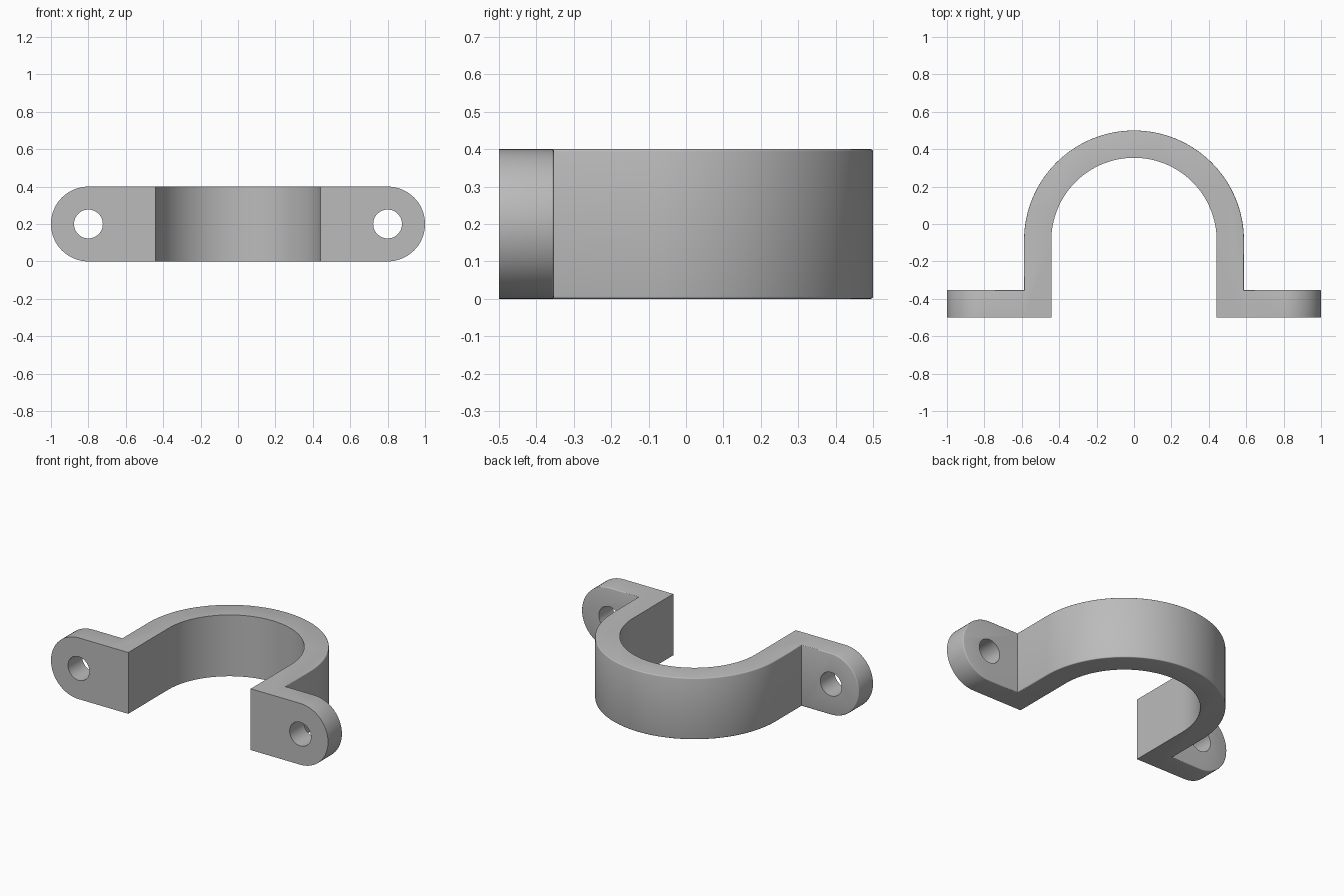
import bpy, bmesh, math
from mathutils import Matrix, Vector

if "Cube" in bpy.data.objects:
    bpy.data.objects.remove(bpy.data.objects["Cube"], do_unlink=True)

R_OUT, R_IN = 0.588, 0.442      # arch radii
ARC_Y = -0.088                  # arch centre
FRONT, BACK = -0.5, -0.353      # ear plate faces
HEIGHT, EAR_X, HOLE_R = 0.4, 0.8, 0.077
EPS = 0.001


def arc(cx, cy, r, start, end, n):
    angles = [math.radians(start + (end - start) * i / n) for i in range(n + 1)]
    return [(cx + r * math.cos(a), cy + r * math.sin(a)) for a in angles]


def prism(bm, points, shift):
    """Fill a closed outline and extrude it along shift."""
    face = bm.faces.new([bm.verts.new(p) for p in points])
    new = bmesh.ops.extrude_face_region(bm, geom=[face], use_keep_orig=True)["geom"]
    moved = [v for v in new if isinstance(v, bmesh.types.BMVert)]
    bmesh.ops.translate(bm, verts=moved, vec=Vector(shift))


bm = bmesh.new()

# Strap: arch with two straight legs
strap = arc(0, ARC_Y, R_OUT, 0, 180, 64)
strap += [(-R_OUT, BACK), (-R_OUT, FRONT), (-R_IN, FRONT)]
strap += arc(0, ARC_Y, R_IN, 180, 0, 64)
strap += [(R_IN, FRONT), (R_OUT, FRONT), (R_OUT, BACK)]
prism(bm, [(x, y, 0) for x, y in strap], (0, 0, HEIGHT))

# Ears: round-ended mounting plates
half = HEIGHT / 2
ear = [(R_OUT, 0)] + arc(EAR_X, half, half, -90, 90, 32) + [(R_OUT, HEIGHT)]
for side in (1, -1):
    prism(bm, [(side * x, FRONT, z) for x, z in ear], (0, BACK - FRONT, 0))

# Weld ears to the legs and drop the hidden joint faces
joint = [f for f in bm.faces
         if all(abs(abs(v.co.x) - R_OUT) < EPS and v.co.y < BACK + EPS for v in f.verts)]
bmesh.ops.delete(bm, geom=joint, context="FACES")
bmesh.ops.remove_doubles(bm, verts=bm.verts[:], dist=0.0002)
bmesh.ops.recalc_face_normals(bm, faces=bm.faces[:])
flat = [e for e in bm.edges if len(e.link_faces) == 2 and e.calc_face_angle(0) < EPS]
bmesh.ops.dissolve_edges(bm, edges=flat, use_verts=False)


# Fine rounding along the outer rim, arch and ears alike
def on_back(v):
    x, y, z = v.co
    if y < BACK - EPS:
        return False
    if y < ARC_Y:
        return abs(x) > R_OUT - EPS
    return math.hypot(x, y - ARC_Y) > R_OUT - EPS


rim = [e for e in bm.edges if all(on_back(v) for v in e.verts)
       and abs(e.verts[0].co.z - e.verts[1].co.z) < HEIGHT / 2]
bmesh.ops.bevel(bm, geom=rim, offset=0.006, offset_type="OFFSET", segments=3,
                profile=0.5, affect="EDGES", clamp_overlap=True)
bmesh.ops.recalc_face_normals(bm, faces=bm.faces[:])

mesh = bpy.data.meshes.new("pipe_clamp")
bm.to_mesh(mesh)
bm.free()
clamp = bpy.data.objects.new("pipe_clamp", mesh)
bpy.context.collection.objects.link(clamp)

# Screw holes
for side in (1, -1):
    bpy.ops.mesh.primitive_cylinder_add(
        vertices=48, radius=HOLE_R, depth=0.5,
        location=(side * EAR_X, (FRONT + BACK) / 2, half), rotation=(math.pi / 2, 0, 0))
    cutter = bpy.context.object
    cutter.name = "hole_cutter"
    cutter.hide_render = True
    cut = clamp.modifiers.new("screw_hole", "BOOLEAN")
    cut.operation, cut.solver, cut.object = "DIFFERENCE", "EXACT", cutter
    bpy.context.view_layer.objects.active = clamp
    bpy.ops.object.modifier_apply(modifier=cut.name)
    bpy.data.objects.remove(cutter, do_unlink=True)

# Plain grey finish
grey = bpy.data.materials.new("plain_grey")
grey.use_nodes = True
colour = (0.5, 0.5, 0.5, 1)
grey.diffuse_color = colour
grey.node_tree.nodes["Principled BSDF"].inputs["Base Color"].default_value = colour
clamp.data.materials.clear()
clamp.data.materials.append(grey)

bpy.ops.object.select_all(action="DESELECT")
clamp.select_set(True)
bpy.context.view_layer.objects.active = clamp
bpy.ops.object.shade_smooth_by_angle(angle=math.radians(35))
